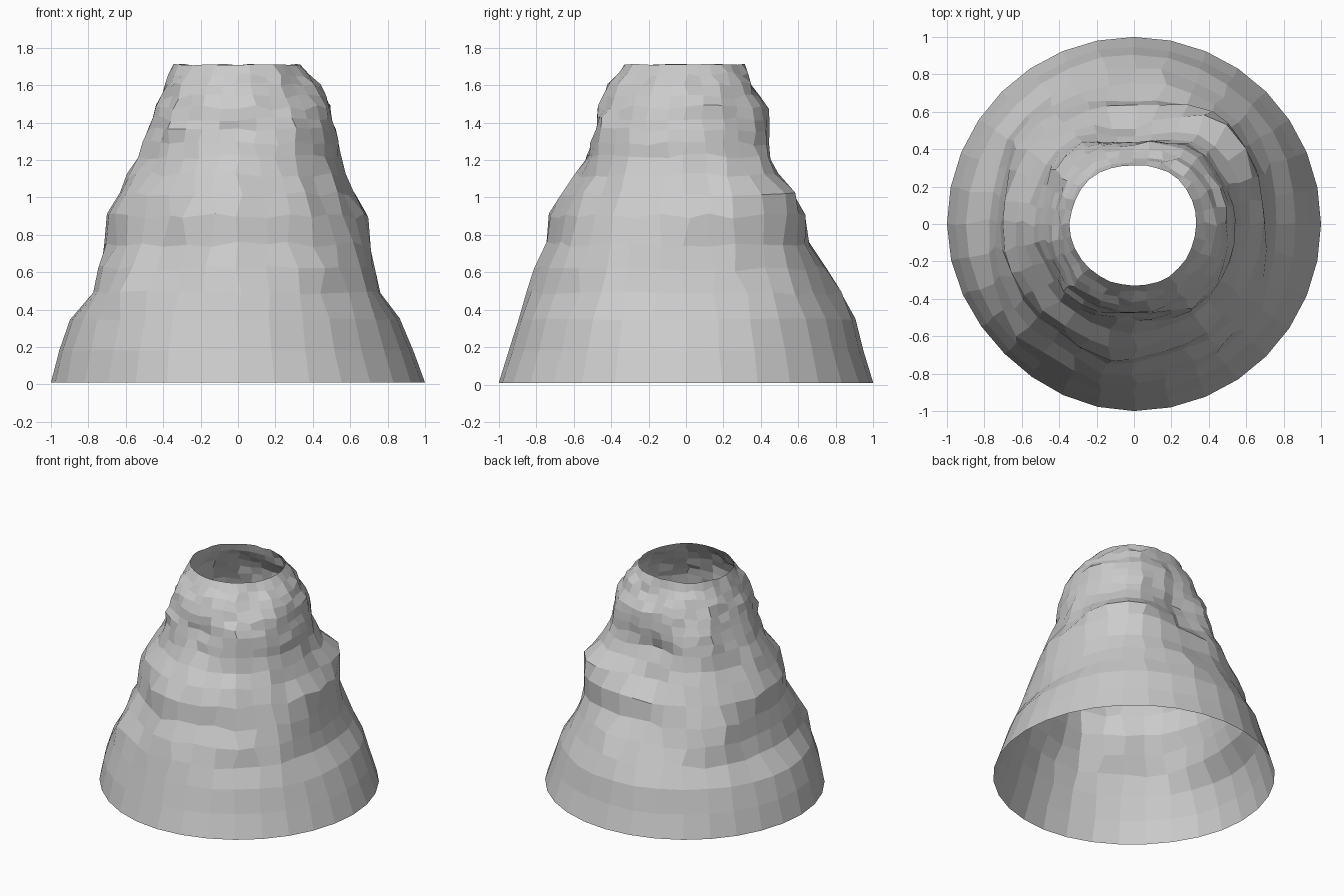
import bpy, bmesh, math, random

random.seed(7)
SEG = 32

# Rows: height, then radius every 45 degrees starting at right (+x), going to back (+y)
ROWS = [
    (0.01, 1.00, 1.00, 1.00, 1.00, 1.00, 0.98, 1.00, 1.00),
    (0.18, 0.94, 0.95, 0.95, 0.95, 0.96, 0.95, 0.95, 0.94),
    (0.35, 0.87, 0.90, 0.91, 0.90, 0.90, 0.90, 0.90, 0.89),
    (0.49, 0.77, 0.84, 0.85, 0.83, 0.79, 0.86, 0.87, 0.83),
    (0.62, 0.74, 0.78, 0.77, 0.79, 0.74, 0.79, 0.83, 0.79),
    (0.75, 0.72, 0.73, 0.67, 0.75, 0.72, 0.73, 0.76, 0.74),
    (0.90, 0.70, 0.74, 0.65, 0.68, 0.72, 0.70, 0.74, 0.70),
    (1.02, 0.62, 0.74, 0.54, 0.62, 0.65, 0.67, 0.67, 0.64),
    (1.12, 0.58, 0.62, 0.48, 0.58, 0.59, 0.57, 0.59, 0.59),
    (1.22, 0.55, 0.56, 0.44, 0.55, 0.54, 0.54, 0.54, 0.57),
    (1.36, 0.53, 0.53, 0.45, 0.51, 0.49, 0.52, 0.49, 0.56),
    (1.48, 0.51, 0.50, 0.44, 0.46, 0.44, 0.48, 0.48, 0.51),
    (1.60, 0.45, 0.43, 0.37, 0.40, 0.39, 0.43, 0.42, 0.43),
    (1.71, 0.335, 0.34, 0.315, 0.34, 0.345, 0.34, 0.335, 0.34),
]

# Local features: angle in degrees, height, angular width, height width, depth
FEATURES = [
    (-117, 0.65, 8, 0.28, -0.04),    # vertical cleft front left
    (-100, 0.80, 7, 0.25, 0.015),    # rib at the front
    (-76, 0.75, 9, 0.25, -0.03),     # hollow beside the rib
    (62, 0.86, 10, 0.10, 0.035),     # ledge back right
    (98, 1.15, 7, 0.20, -0.02),      # crack at the back
    (-150, 1.40, 9, 0.12, -0.03),    # notch upper left
]


def base_radius(radii, angle):
    q = angle / (math.pi / 4)
    i = int(q) % 8
    t = q - int(q)
    t = t * t * (3 - 2 * t)
    return radii[i] * (1 - t) + radii[(i + 1) % 8] * t


def feature_offset(angle, z):
    total = 0
    for deg, fz, wa, wz, depth in FEATURES:
        d = (math.degrees(angle) - deg + 180) % 360 - 180
        total += depth * math.exp(-(d / wa) ** 2 - ((z - fz) / wz) ** 2)
    return total


# Extra rows halfway up the finer, upper part
rows = []
for low, high in zip(ROWS, ROWS[1:]):
    rows.append(low)
    if low[0] > 1.2:
        rows.append(tuple((p + q) / 2 for p, q in zip(low, high)))
rows.append(ROWS[-1])

# Rock shell, open at both ends
bm = bmesh.new()
rings = []
columns = [random.uniform(-0.012, 0.002) for _ in range(SEG)]
for k, (z, *radii) in enumerate(rows):
    rough = 0 if k == 0 else 0.3 if k in (1, 2, len(rows) - 1) else 1
    blocks = [random.uniform(-0.012, 0.006) for _ in range(SEG // 2)]
    ring = []
    for s in range(SEG):
        a = 2 * math.pi * s / SEG
        r = base_radius(radii, a)
        r += rough * (columns[s] + blocks[s // 2] + feature_offset(a, z)
                      + random.uniform(-0.008, 0.008))
        a += rough * random.uniform(-0.035, 0.035)
        h = z + rough * random.uniform(-0.015, 0.015)
        ring.append(bm.verts.new((r * math.cos(a), r * math.sin(a), h)))
    rings.append(ring)

for low, high in zip(rings, rings[1:]):
    for s in range(SEG):
        n = (s + 1) % SEG
        bm.faces.new((low[s], low[n], high[n], high[s]))

mesh = bpy.data.meshes.new("rock_cone")
bm.to_mesh(mesh)
bm.free()
cone = bpy.data.objects.new("rock_cone", mesh)
bpy.context.collection.objects.link(cone)
